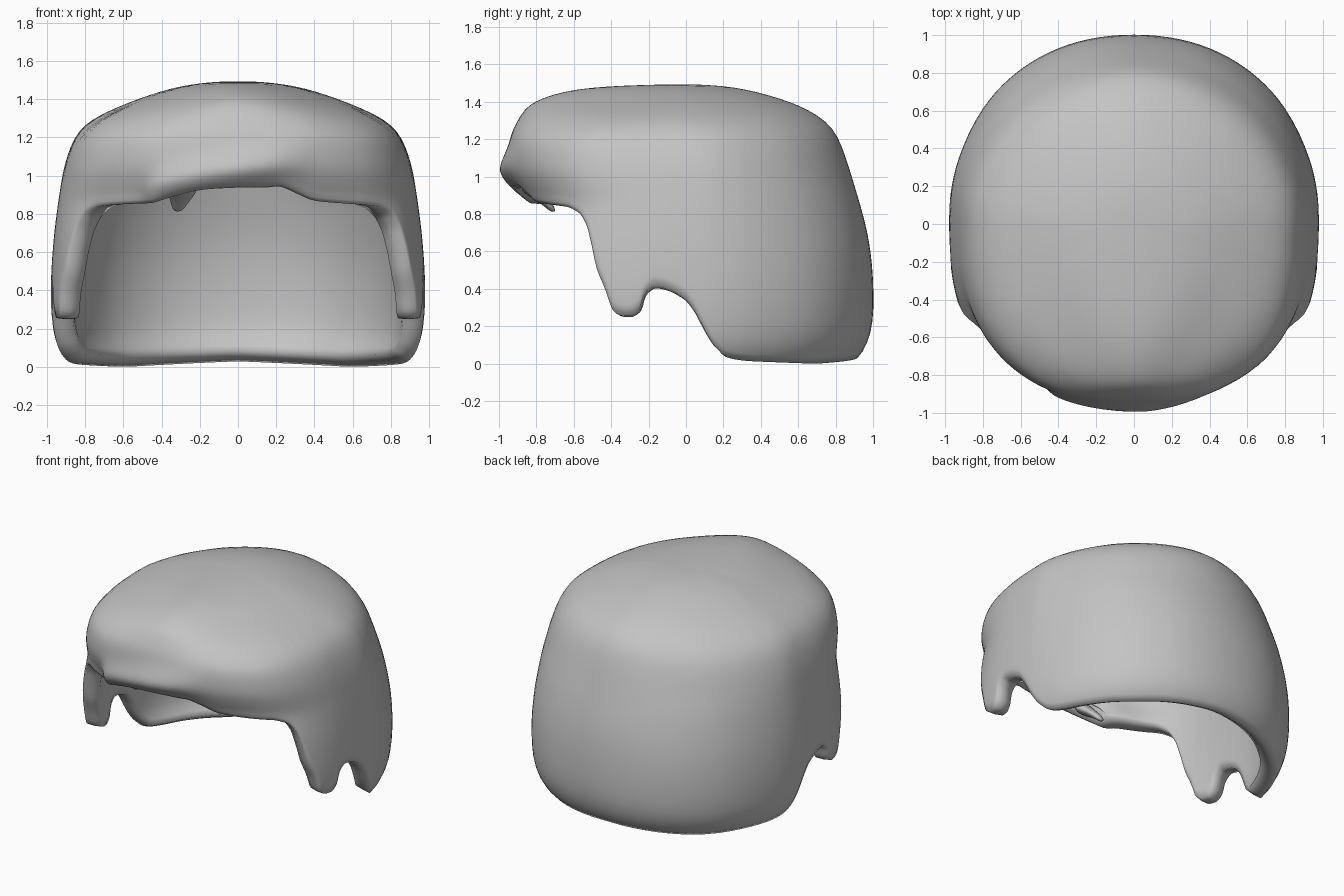
import bpy, bmesh, math
from mathutils import Vector

cube = bpy.data.objects.get("Cube")
if cube:
    bpy.data.objects.remove(cube)

mat = bpy.data.materials.new("hair_grey")
mat.use_nodes = True
colour = (0.55, 0.55, 0.55, 1)
mat.diffuse_color = colour
mat.node_tree.nodes["Principled BSDF"].inputs["Base Color"].default_value = colour

# Shell profile: height, half width, reach to the back, reach to the front
PROFILE = [
    (-.04, .86, .86, .90), (.06, .94, .95, .92), (.2, .972, 1.0, .94), (.4, .98, 1.005, .95),
    (.6, .97, .99, .93), (.75, .955, .96, .88), (.86, .94, .93, .85), (.96, .925, .90, .90),
    (1.06, .905, .87, .94), (1.2, .855, .82, .94), (1.3, .755, .75, .90), (1.39, .55, .59, .83),
    (1.45, .37, .39, .67), (1.48, .22, .24, .45), (1.492, .08, .08, .15)]

# Squareness of the plan outline by height
FRONT_SQUARE = [(.3, 2.6), (.6, 2.55), (.9, 2.6), (1.2, 2.6), (1.3, 2.3), (1.42, 1.75)]
BACK_SQUARE = [(.5, 2.15), (.8, 2.08), (1.1, 1.95), (1.3, 1.85), (1.42, 1.75)]

# Lower edge: angle from the front (degrees), height
FRINGE = [(-55, .80), (-50, .835), (-42, .845), (-33, .85), (-28, .85), (-22, .88), (-12, .92),
          (0, .93), (10, .93), (14, .94), (20, .9), (26, .86), (42, .845), (50, .835), (55, .80)]
SIDE = [(58, .73), (60, .63), (62, .5), (65, .39), (67, .28), (69, .25), (73, .245),
        (75.5, .28), (77, .37), (80, .41), (85, .39), (90, .34), (93, .27), (96, .17),
        (99, .09), (103, .025), (110, .005), (128, -.005), (140, -.01), (153, 0), (166, .01)]
RIM = FRINGE + SIDE + [(180, .02)] + [(360 - a, z) for a, z in reversed(SIDE)]
ROWS = 18
TOP = len(PROFILE) - 1


def profile_at(s):
    """Smooth curve through the profile rows."""
    i = min(int(s), TOP - 1)
    t = s - i
    rows = [PROFILE[min(max(k, 0), TOP)] for k in range(i - 1, i + 3)]
    return [b + t * ((c - a) + t * (2 * a - 5 * b + 4 * c - d + t * (3 * (b - c) + d - a))) / 2
            for a, b, c, d in zip(*rows)]


def level_of(z):
    lo, hi = 0, TOP
    for _ in range(30):
        mid = (lo + hi) / 2
        if profile_at(mid)[0] < z:
            lo = mid
        else:
            hi = mid
    return lo


def ramp(table, z):
    """Eased lookup in a (height, value) table."""
    value = table[0][1]
    for (z0, v0), (z1, v1) in zip(table, table[1:]):
        t = min(1, max(0, (z - z0) / (z1 - z0)))
        value += (v1 - v0) * t * t * (3 - 2 * t)
    return value


def fringe_swell(x, z):
    """Outward swell of the swept lock across the forehead."""
    if not -.5 < x < .4:
        return 0
    centre = .91 + .2 * max(0, x + .43) ** .7
    fade = min(1, (x + .5) / .08) * min(1, (.4 - x) / .35)
    return .07 * fade * math.exp(-((z - centre) / .09) ** 2)


def shell_point(deg, s):
    z, wide, back, front = profile_at(s)
    a = math.radians(deg)
    sx, sy = math.sin(a), -math.cos(a)
    reach = back if sy > 0 else front
    blend = min(1, max(0, .5 - sy * 2))
    n = ramp(BACK_SQUARE, z) * (1 - blend) + ramp(FRONT_SQUARE, z) * blend
    r = ((abs(sx) / wide) ** n + (abs(sy) / reach) ** n) ** (-1 / n)
    if sy < 0:
        r += fringe_swell(r * sx, z)
    return Vector((r * sx, r * sy, z))


def add_part(name, bm):
    """Turn a bmesh into a smooth, grey object."""
    bmesh.ops.recalc_face_normals(bm, faces=bm.faces)
    mesh = bpy.data.meshes.new(name)
    bm.to_mesh(mesh)
    bm.free()
    obj = bpy.data.objects.new(name, mesh)
    bpy.context.collection.objects.link(obj)
    mesh.materials.append(mat)
    for p in mesh.polygons:
        p.use_smooth = True
    return obj


def add_subsurf(obj):
    smooth = obj.modifiers.new("smooth", 'SUBSURF')
    smooth.levels = smooth.render_levels = 1


# Hair shell: columns run from the lower edge up to the crown
columns = []
for (a, z), (b, w) in zip(RIM, RIM[1:] + [(RIM[0][0] + 360, RIM[0][1])]):
    columns += [(a, z), ((a + b) / 2, (z + w) / 2)]
bm = bmesh.new()
grid = []
for deg, z in columns:
    s0 = level_of(z)
    grid.append([bm.verts.new(shell_point(deg, s0 + (TOP - s0) * j / ROWS))
                 for j in range(ROWS + 1)])
crown = bm.verts.new((0, 0, PROFILE[-1][0]))
for c, d in zip(grid, grid[1:] + grid[:1]):
    for j in range(ROWS):
        bm.faces.new((c[j], d[j], d[j + 1], c[j + 1]))
    bm.faces.new((c[-1], d[-1], crown))
shell = add_part("hair_shell", bm)
thick = shell.modifiers.new("thickness", 'SOLIDIFY')
thick.thickness = .115
thick.offset = -1
thick.edge_crease_inner = .9
thick.edge_crease_outer = .4
add_subsurf(shell)

# Lock curling back under the fringe: rings tapering along a path
PATH = [((-.28, -.86, .98), .07), ((-.29, -.83, .92), .085), ((-.3, -.77, .88), .06),
        ((-.31, -.73, .84), .04), ((-.315, -.71, .81), .02)]
bm = bmesh.new()
rings = []
for centre, radius in PATH:
    ring = []
    for k in range(10):
        a = math.tau * k / 10
        offset = Vector((math.cos(a), math.sin(a) * .7, 0)) * radius
        ring.append(bm.verts.new(Vector(centre) + offset))
    rings.append(ring)
for low, high in zip(rings, rings[1:]):
    for k in range(10):
        m = (k + 1) % 10
        bm.faces.new((low[k], low[m], high[m], high[k]))
bm.faces.new(rings[0])
bm.faces.new(rings[-1])
add_subsurf(add_part("curled_lock", bm))
